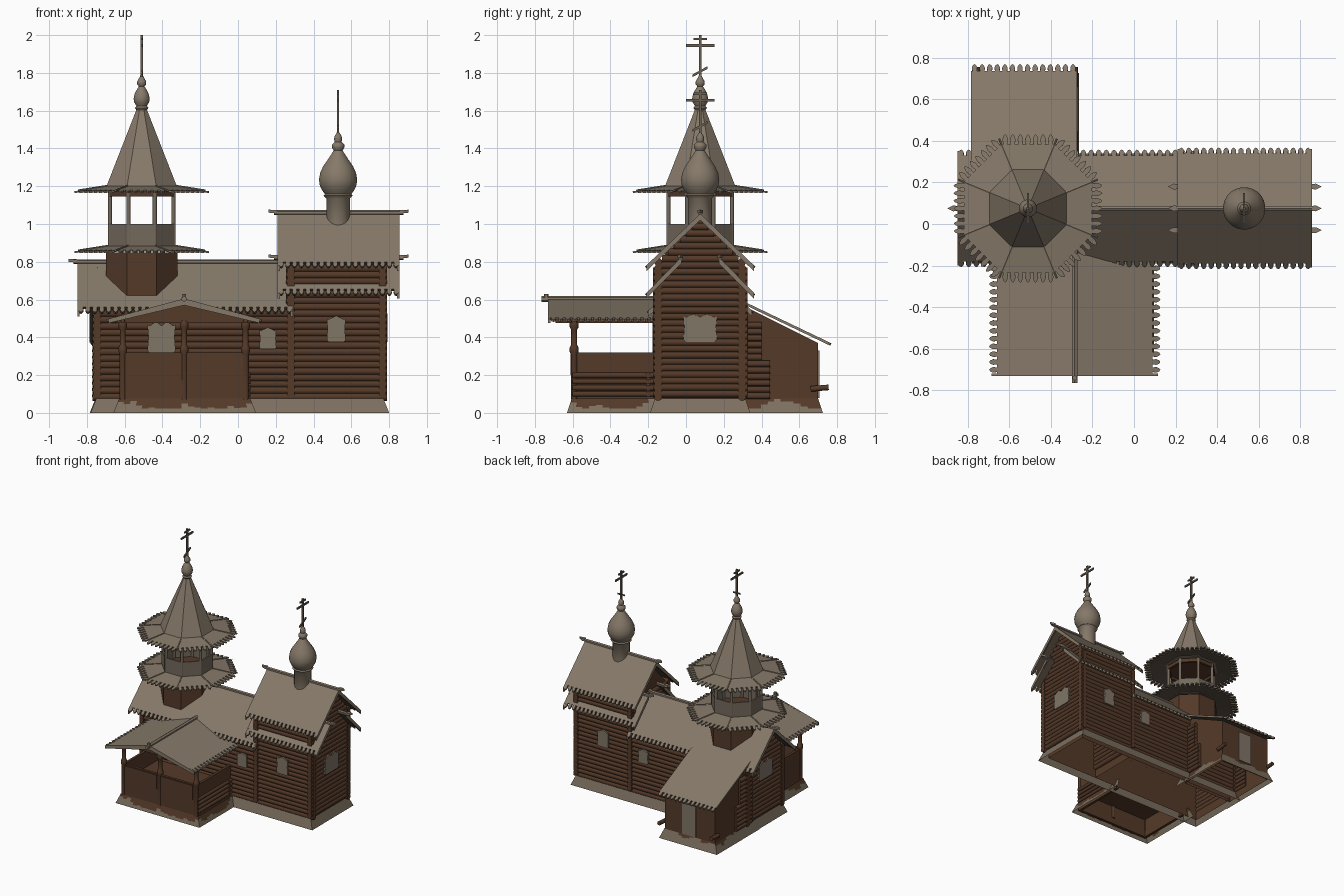
import bpy, bmesh, math, random
from mathutils import Vector as V

if "Cube" in bpy.data.objects:
    bpy.data.objects.remove(bpy.data.objects["Cube"])

random.seed(4)

def mat(name, r, g, b):
    m = bpy.data.materials.new(name)
    m.diffuse_color = (r, g, b, 1)
    m.use_nodes = True
    m.node_tree.nodes["Principled BSDF"].inputs["Base Color"].default_value = m.diffuse_color
    return m

ROOF = mat("weathered_shingle", .235, .19, .14)
LOG = mat("brown_log", .09, .042, .022)
TRIM = mat("window_trim", .22, .18, .135)
BASE = mat("foundation_planks", .20, .16, .115)
RAIL = mat("belfry_boards", .175, .143, .108)
UNDER = mat("dark_roof_underside", .11, .082, .06)
CROSS = mat("dark_cross", .14, .115, .085)
CY = .075                      # ridge line of the main building
TX, DX = -.51, .53             # tower and dome positions
C8 = math.cos(math.pi / 8)

def done(bm, name, m, smooth=False, under=None):
    bmesh.ops.recalc_face_normals(bm, faces=bm.faces)
    me = bpy.data.meshes.new(name)
    bm.to_mesh(me)
    bm.free()
    me.materials.append(m)
    if under:                  # downward faces get the darker colour
        me.materials.append(under)
        for p in me.polygons:
            p.material_index = int(p.normal.z < -.3)
    if smooth:
        for p in me.polygons:
            p.use_smooth = True
        me.set_sharp_from_angle(angle=math.radians(50))
    ob = bpy.data.objects.new(name, me)
    bpy.context.collection.objects.link(ob)

def prism(bm, pts, vec, skip=()):
    a = [bm.verts.new(V(p)) for p in pts]
    b = [bm.verts.new(V(p) + V(vec)) for p in pts]
    bm.faces.new(a)
    bm.faces.new(b[::-1])
    for i in range(len(a)):
        j = (i + 1) % len(a)
        if i not in skip:
            bm.faces.new((a[i], a[j], b[j], b[i]))

def box(bm, x0, x1, y0, y1, z0, z1):
    prism(bm, [(x0, y0, z0), (x1, y0, z0), (x1, y1, z0), (x0, y1, z0)], (0, 0, z1 - z0))

def cyl(bm, a, b, r, n=8):
    a, b = V(a), V(b)
    q = (b - a).to_track_quat('Z', 'Y')
    prism(bm, [a + q @ V((r * math.cos(t), r * math.sin(t), 0))
               for t in ((i + .5) * 2 * math.pi / n for i in range(n))], b - a)

def lathe(bm, cx, cy, prof, n=24):
    rows = [[bm.verts.new((cx + r * math.cos(t), cy + r * math.sin(t), z))
             for t in ((i + .5) * 2 * math.pi / n for i in range(n))] for r, z in prof]
    for p, q in zip(rows, rows[1:]):
        for i in range(n):
            j = (i + 1) % n
            bm.faces.new((p[i], p[j], q[j], q[i]))
    bm.faces.new(rows[0][::-1])
    bm.faces.new(rows[-1])

def slab(bm, A, B, C, D, n, t=.014, L=.038):
    """Roof plane A,B (top) to D,C (eave) with n carved plank tips."""
    A, B, C, D = map(V, (A, B, C, D))
    nor = (B - A).cross(D - A).normalized()
    vec = nor * (-t if nor.z > 0 else t)
    prism(bm, [A, B, C, D], vec)
    e = (C - D) / n
    d = ((C + D) - (A + B)).normalized() * L
    for i in range(n):
        prism(bm, [D + e * (i + u) + d * v for u, v in
                   ((.22, 0), (.78, 0), (.86, .5), (.7, .85), (.5, 1), (.3, .85), (.14, .5))], vec)

def gable(bm, x0, x1, h0, z0, h1, z1, n):
    """Both slopes along x, with barge boards at the ends."""
    for s in (-1, 1):
        a, b = CY + s * h0, CY + s * h1
        slab(bm, (x0, a, z0), (x1, a, z0), (x1, b, z1), (x0, b, z1), n)
        for x in (x0, x1 - .012):
            e = CY + s * (h1 + .02)
            prism(bm, [(x, a, z0), (x, e, z1 - .02), (x, e, z1 - .05), (x, a, z0 - .035)], (.012, 0, 0))

# Log walls: hollow core open at the bottom, plus stacked round logs
def log_house(name, x0, x1, top, ridge, ends):
    bm = bmesh.new()
    a, b = x0 + (.014 if x0 < 0 else 0), x1 - (.014 if x1 > .5 else 0)
    prism(bm, [(a, CY - .203, .015), (a, CY + .203, .015), (a, CY + .203, top),
               (a, CY, ridge), (a, CY - .203, top)], (b - a, 0, 0), skip=(0,))
    z = .085
    while z < ridge - .05:
        if z < top:
            for s in (-1, 1):
                cyl(bm, (x0 - .025, CY + s * .222, z), (x1 + .025, CY + s * .222, z), .0215, 10)
        zz = z + .017
        h = min(.25, (ridge - zz) * .95)
        for x in ends:
            if zz < top or x != .28:
                cyl(bm, (x, CY - h, zz), (x, CY + h, zz), .0205, 10)
        z += .034
    done(bm, name, LOG, True)

log_house("nave_log_walls", -.745, .28, .58, .785, (-.745,))
log_house("sanctuary_log_walls", .28, .765, .81, 1.03, (.28, .765))

# Main roofs
bm = bmesh.new()
gable(bm, -.85, .29, 0, .80, .255, .56, 31)
done(bm, "nave_roof", ROOF, under=UNDER)
bm = bmesh.new()
gable(bm, .21, .855, 0, 1.055, .265, .80, 18)
done(bm, "sanctuary_upper_roof", ROOF, under=UNDER)
bm = bmesh.new()
gable(bm, .21, .855, .1, .825, .265, .655, 18)
done(bm, "sanctuary_lower_roof", ROOF, under=UNDER)

# Ridge logs with pointed noses
bm = bmesh.new()
for x0, x1, y, z in ((-.87, .28, CY, .80), (.19, .875, CY, 1.06),
                     (.19, .875, CY - .105, .822), (.19, .875, CY + .105, .822)):
    cyl(bm, (x0, y, z), (x1, y, z), .013, 6)
    for x, d in ((x0, -1), (x1, 1)):
        prism(bm, [(x - d * .02, y - .012, z + .013), (x, y - .014, z + .013), (x + d * .028, y, z + .016),
                   (x, y + .014, z + .013), (x - d * .02, y + .012, z + .013)], (0, 0, -.016))
cyl(bm, (-.285, -.765, .603), (-.285, -.12, .603), .015, 6)
cyl(bm, (-.285, -.74, .60), (-.285, -.74, .63), .012, 6)
done(bm, "ridge_logs", ROOF)

# Rear annex with lean-to roof
bm = bmesh.new()
prism(bm, [(-.75, .25, .015), (-.75, .70, .015), (-.75, .70, .37), (-.75, .25, .595)], (.45, 0, 0), skip=(0,))
for x in (-.755, -.285):
    for i in range(12):
        z = .09 + i * .034
        cyl(bm, (x, .25, z), (x, .445 if i < 6 else .40, z), .018)
    cyl(bm, (x, .66, .127), (x, .755, .135), .016)
done(bm, "annex_walls", LOG, True)
bm = bmesh.new()
slab(bm, (-.785, .26, .612), (-.275, .26, .612), (-.275, .735, .385), (-.785, .735, .385), 14)
done(bm, "annex_roof", ROOF, under=UNDER)
bm = bmesh.new()
box(bm, -.58, -.46, .69, .708, .08, .33)
done(bm, "annex_door", TRIM)

# Flared foundation skirts, with worn upper edges showing brown wood
def skirt_side(bm, p0, p1, q0, q1, wear):
    p0, p1, q0, q1 = map(V, (p0, p1, q0, q1))
    n = max(2, int((p1 - p0).length / .035))
    f = 1.0
    for i in range(n):
        f = min(1, max(.3, f + random.uniform(-.35, .35))) if wear else 1
        a, b = p0.lerp(p1, i / n), p0.lerp(p1, (i + 1) / n)
        c, d = q0.lerp(q1, (i + 1) / n), q0.lerp(q1, i / n)
        m0, m1 = a.lerp(d, f), b.lerp(c, f)
        for k, quad in enumerate(((a, b, m1, m0), (m0, m1, c, d))):
            if k == 0 or f < .99:
                bm.faces.new([bm.verts.new(v) for v in quad]).material_index = k

bm = bmesh.new()
for x0, x1, y0, y1, wear in ((-.75, .77, -.165, .315, 0), (-.755, -.295, .2, .70, 1), (-.63, .065, -.605, -.1, 1)):
    lo = [(x0 - .03, y0 - .025, 0), (x1 + .03, y0 - .025, 0), (x1 + .03, y1 + .025, 0), (x0 - .03, y1 + .025, 0)]
    hi = [(x0, y0, .075), (x1, y0, .075), (x1, y1, .075), (x0, y1, .075)]
    for i in range(4):
        j = (i + 1) % 4
        if (wear, y0 > 0, i) not in ((1, True, 0), (1, False, 2)):   # hidden joint sides
            skirt_side(bm, lo[i], lo[j], hi[i], hi[j], wear)
me = bpy.data.meshes.new("foundation_skirts")
bm.to_mesh(me)
bm.free()
me.materials.append(BASE)
me.materials.append(LOG)
bpy.context.collection.objects.link(bpy.data.objects.new("foundation_skirts", me))

# Porch: parapet, floor, posts, beams, gable boards
bm = bmesh.new()
box(bm, -.62, .05, -.605, -.585, .02, .32)
for x in (-.62, .03):
    box(bm, x, x + .02, -.6, -.15, .02, .32)
box(bm, -.61, .04, -.59, -.15, .17, .19)
for x0, x1 in ((-.59, -.305), (-.265, .02)):
    box(bm, x0, x1, -.612, -.6, .20, .315)
for i in range(4):
    z = .1 + i * .033
    cyl(bm, (.05, -.6, z), (.05, -.16, z), .015)
    cyl(bm, (-.06 + i * .01, -.2, z), (.065, -.2, z), .015)
done(bm, "porch_parapet", LOG, True)
bm = bmesh.new()
for x in (-.61, -.285, .04):
    lathe(bm, x, -.592, [(.018, .07), (.018, .31), (.024, .325), (.024, .345), (.016, .36),
                         (.016, .44), (.024, .455), (.024, .475), (.016, .49)], 10)
done(bm, "porch_posts", LOG, True)
bm = bmesh.new()
box(bm, -.64, .07, -.605, -.58, .475, .50)
for x in (-.62, .03):
    box(bm, x, x + .02, -.69, -.15, .475, .495)
prism(bm, [(-.645, -.6, .49), (.075, -.6, .49), (-.285, -.6, .588)], (0, .012, 0))
done(bm, "porch_beams_and_gable", LOG)
bm = bmesh.new()
for s in (-1, 1):
    x = -.285 + s * .375
    slab(bm, (-.285, -.72, .603), (-.285, -.12, .603), (x, -.12, .505), (x, -.72, .505), 16)
    x += s * .025
    prism(bm, [(-.285, -.73, .605), (x, -.73, .498), (x, -.73, .475), (-.285, -.73, .57)], (0, .012, 0))
done(bm, "porch_roof", ROOF, under=UNDER)

# Windows with carved surrounds
def window(bm, c, u, n, w, h, peaks=1):
    c, u, n = V(c), V(u), V(n)
    o = [(-.5, -.42), (-.4, -.5), (.4, -.5), (.5, -.42), (.46, 0), (.5, .4)]
    o += [(.4 - .8 * i / (2 * peaks), .5 if i % 2 else .36) for i in range(2 * peaks + 1)]
    o += [(-.5, .4), (-.46, 0)]
    prism(bm, [c + u * (a * w) + V((0, 0, b * h)) for a, b in o], n * .014)

bm = bmesh.new()
for s in (-1, 1):
    y = CY + s * .238
    window(bm, (.52, y, .445), (1, 0, 0), (0, s, 0), .10, .14)
    window(bm, (.158, y, .395), (1, 0, 0), (0, s, 0), .09, .115)
window(bm, (-.405, CY - .238, .40), (1, 0, 0), (0, -1, 0), .15, .17, 2)
for x, s in ((-.758, -1), (.778, 1)):
    window(bm, (x, CY, .45), (0, 1, 0), (s, 0, 0), .18, .15, 2)
done(bm, "carved_windows", TRIM)

# Bell tower: octagonal base, belfry, tent
def oct_prof(bm, prof):
    lathe(bm, TX, CY, [(r / C8, z) for r, z in prof], 8)

def P(r, k, z):
    t = (k + .5) * math.pi / 4
    return V((TX + r / C8 * math.cos(t), CY + r / C8 * math.sin(t), z))

bm = bmesh.new()
oct_prof(bm, [(.19, .56), (.19, .85)])
done(bm, "tower_base", LOG)

def skirt(name, z_in, z_out):
    bm = bmesh.new()
    for k in range(8):
        slab(bm, P(.17, k, z_in), P(.17, k + 1, z_in), P(.308, k + 1, z_out), P(.308, k, z_out), 7, .01, .05)
        cyl(bm, P(.17, k, z_in), P(.335, k, z_out - .004), .006, 6)
    done(bm, name, ROOF, under=UNDER)

skirt("tower_lower_skirt", .885, .863)
skirt("tower_upper_skirt", 1.203, 1.181)

def ring(name, m, r, z0, z1, t):
    bm = bmesh.new()
    for k in range(8):
        prism(bm, [P(r, k, z0), P(r, k + 1, z0), P(r - t, k + 1, z0), P(r - t, k, z0)], (0, 0, z1 - z0))
    done(bm, name, m)

ring("belfry_parapet", RAIL, .178, .87, 1.0, .012)
ring("belfry_top_beam", LOG, .178, 1.145, 1.175, .02)
bm = bmesh.new()
for k in range(8):
    cyl(bm, P(.168, k, .87), P(.168, k, 1.18), .012)
done(bm, "belfry_posts", RAIL, True)
bm = bmesh.new()
oct_prof(bm, [(.17, .865), (.17, .88)])
oct_prof(bm, [(.17, 1.165), (.17, 1.18)])
done(bm, "belfry_floor_and_ceiling", LOG)
bm = bmesh.new()
oct_prof(bm, [(.192, 1.185), (.155, 1.28), (.022, 1.62)])
done(bm, "tent_roof", ROOF)

# Onion domes
bm = bmesh.new()
lathe(bm, TX, CY, [(.02, 1.59), (.036, 1.615), (.028, 1.625), (.04, 1.645), (.043, 1.665), (.037, 1.69),
                   (.024, 1.715), (.015, 1.728), (.024, 1.74), (.024, 1.755), (.012, 1.775), (.006, 1.79)])
done(bm, "tent_onion", ROOF, True)
bm = bmesh.new()
lathe(bm, DX, CY, [(.063, .98), (.063, 1.135), (.078, 1.15), (.07, 1.158), (.085, 1.178), (.098, 1.205),
                   (.102, 1.235), (.096, 1.27), (.08, 1.305), (.056, 1.34), (.036, 1.37), (.024, 1.39),
                   (.033, 1.405), (.033, 1.42), (.018, 1.435), (.022, 1.45), (.018, 1.467), (.006, 1.485)])
done(bm, "dome_onion", ROOF, True)

# Eight-ended crosses
for name, x, top in (("tower_cross", TX, 2.0), ("dome_cross", DX, 1.71)):
    bm = bmesh.new()
    box(bm, x - .006, x + .006, CY - .007, CY + .007, top - .25, top)
    box(bm, x - .005, x + .005, CY - .075, CY + .075, top - .062, top - .048)
    box(bm, x - .005, x + .005, CY - .035, CY + .035, top - .026, top - .014)
    prism(bm, [(x - .005, CY - .04, top - .222), (x - .005, CY + .04, top - .178),
               (x - .005, CY + .04, top - .164), (x - .005, CY - .04, top - .208)], (.01, 0, 0))
    done(bm, name, CROSS)
